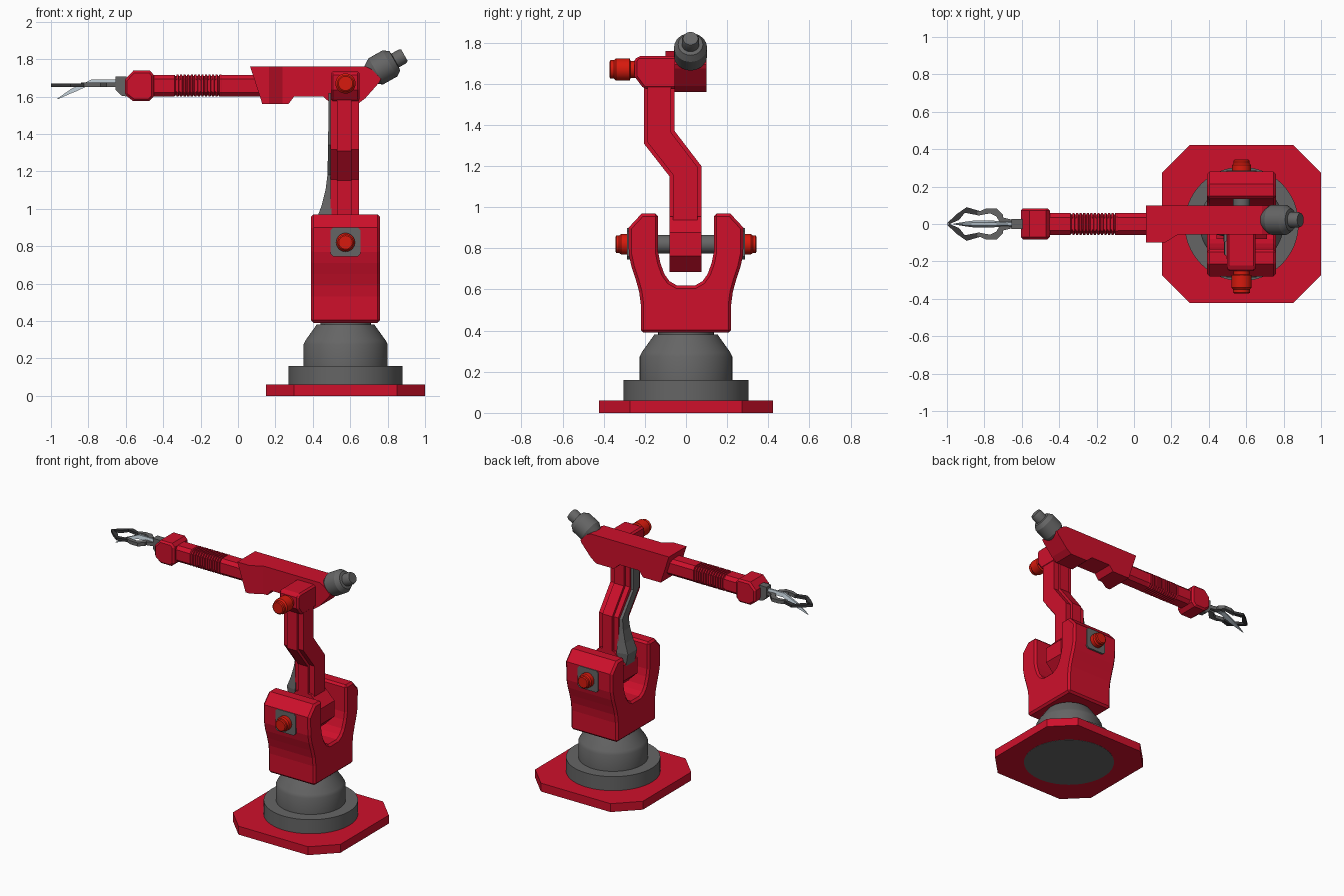
import bpy, bmesh
from math import cos, sin, pi
from mathutils import Vector

cube = bpy.data.objects.get("Cube")
if cube:
    bpy.data.objects.remove(cube)


def material(name, r, g, b):
    m = bpy.data.materials.new(name)
    m.use_nodes = True
    m.diffuse_color = (r, g, b, 1)
    m.node_tree.nodes["Principled BSDF"].inputs["Base Color"].default_value = (r, g, b, 1)
    return m


RED = material("crimson_paint", 0.62, 0.005, 0.024)
KNOB = material("bright_red", 0.68, 0.01, 0.004)
GREY = material("grey_metal", 0.13, 0.13, 0.13)
DARK = material("dark_metal", 0.04, 0.04, 0.042)
LIGHT = material("pale_steel", 0.45, 0.52, 0.57)


def finish(name, bm, mat, bevel=0, smooth=False):
    bmesh.ops.recalc_face_normals(bm, faces=bm.faces)
    mesh = bpy.data.meshes.new(name)
    bm.to_mesh(mesh)
    bm.free()
    mesh.materials.append(mat)
    ob = bpy.data.objects.new(name, mesh)
    bpy.context.collection.objects.link(ob)
    if bevel:
        mod = ob.modifiers.new("bevel", "BEVEL")
        mod.width, mod.segments = bevel, 1
        mod.limit_method, mod.angle_limit = "ANGLE", 0.87
    if smooth:
        bpy.ops.object.select_all(action="DESELECT")
        ob.select_set(True)
        bpy.context.view_layer.objects.active = ob
        bpy.ops.object.shade_smooth_by_angle(angle=0.5)
    return ob


def loft(name, rings, mat, bevel=0, smooth=False):
    """Skin a list of equal closed rings and cap both ends."""
    bm = bmesh.new()
    loops = [[bm.verts.new(p) for p in ring] for ring in rings]
    n = len(loops[0])
    for a, b in zip(loops, loops[1:]):
        for i in range(n):
            j = (i + 1) % n
            bm.faces.new((a[i], a[j], b[j], b[i]))
    bm.faces.new(loops[0])
    bm.faces.new(loops[-1])
    return finish(name, bm, mat, bevel, smooth)


def prism(name, axis, pts, lo, hi, mat, bevel=0):
    """Extrude an outline along x, y or z."""
    place = {"x": lambda p, d: (d, p[0], p[1]),
             "y": lambda p, d: (p[0], d, p[1]),
             "z": lambda p, d: (p[0], p[1], d)}[axis]
    return loft(name, [[place(p, d) for p in pts] for d in (lo, hi)], mat, bevel)


def chamfered(x0, x1, y0, y1, c):
    return [(x0 + c, y0), (x1 - c, y0), (x1, y0 + c), (x1, y1 - c),
            (x1 - c, y1), (x0 + c, y1), (x0, y1 - c), (x0, y0 + c)]


def lathe(name, origin, direction, profile, mat, sides=48):
    """Turn (radius, height) pairs around an axis."""
    turn = Vector(direction).to_track_quat("Z", "Y")
    rings = [[Vector(origin) + turn @ Vector((r * cos(2 * pi * i / sides), r * sin(2 * pi * i / sides), h))
              for i in range(sides)] for r, h in profile]
    return loft(name, rings, mat, smooth=True)


CX = 0.575       # column centre
SHOULDER_Z = 0.82
ELBOW_Z = 1.67

# Base plate and turntable
prism("base_plate", "z", chamfered(0.15, 1, -0.423, 0.423, 0.15), 0, 0.06, RED)
lathe("turntable", (CX, 0, 0), (0, 0, 1),
      [(0.305, -0.001), (0.305, 0.16), (0.225, 0.16), (0.225, 0.275), (0.215, 0.295),
       (0.165, 0.365), (0.155, 0.38), (0.135, 0.38), (0.135, 0.4)], GREY, 64)

# Shoulder fork: half outline mirrored across y
outer = [(0.22, 0.39), (0.22, 0.53), (0.228, 0.59), (0.245, 0.65), (0.265, 0.71),
         (0.278, 0.77), (0.28, 0.9), (0.215, 0.97), (0.135, 0.97)]
inner = [(0.135, 0.78), (0.125, 0.73), (0.105, 0.675), (0.08, 0.64), (0.045, 0.62)]
half = outer + inner
prism("shoulder_fork", "x", half + [(-y, z) for y, z in reversed(half)], 0.39, 0.76, RED, 0.014)

# Shoulder shaft, plates and knobs
lathe("shoulder_shaft", (CX, 0, SHOULDER_Z), (0, 1, 0), [(0.045, -0.2), (0.045, 0.2)], GREY, 32)
knob = [(0.05, -0.03), (0.05, 0.035), (0.043, 0.045), (0.043, 0.058), (0.036, 0.064)]
for side, label in ((-1, "front"), (1, "back")):
    lo, hi = sorted((side * 0.26, side * 0.286))
    prism(label + "_shoulder_plate", "y", chamfered(0.495, 0.655, 0.745, 0.9, 0.015), lo, hi, GREY)
    lathe(label + "_shoulder_knob", (CX, side * 0.28, SHOULDER_Z), (0, side, 0), knob, KNOB, 32)

# Lower arm: cranked link with a raised middle rib, and an octagonal knuckle
def crank(inset):
    i = inset
    return [(-0.08 + i, 0.8), (0.075 - i, 0.8), (0.075 - i, 1.2 - i / 3), (-0.055 - i, 1.37 - i / 3),
            (-0.055 - i, 1.62), (-0.205 + i, 1.62), (-0.205 + i, 1.31 + i / 3), (-0.08 + i, 1.15 + i / 3)]


prism("lower_arm_sides", "x", crank(0.018), 0.495, 0.647, RED)
prism("lower_arm_rib", "x", crank(0), 0.53, 0.608, RED)
prism("lower_arm_knuckle", "y", chamfered(CX - 0.135, CX + 0.135, 0.685, 0.955, 0.079), -0.08, 0.075, RED)

# Grey cover on the arm's inner side, swelling out near the fork
cover = [(0.8, 0, 0.05, 0.48), (0.86, 0, 0.065, 0.44), (0.95, 0, 0.07, 0.422), (1.02, 0, 0.06, 0.448),
         (1.1, 0, 0.05, 0.468), (1.18, 0, 0.045, 0.478), (1.34, -0.13, 0.045, 0.482), (1.62, -0.13, 0.045, 0.484)]
loft("arm_cover", [[(0.5, yc - w, z), (0.5, yc + w, z), (x, yc + w * 0.75, z), (x, yc - w * 0.75, z)]
                   for z, yc, w, x in cover], GREY)

# Elbow block and knob
prism("elbow_block", "x", [(-0.205, 1.575), (-0.04, 1.575), (-0.04, 1.735), (-0.235, 1.735),
                           (-0.25, 1.715), (-0.25, 1.635)], 0.497, 0.65, RED, 0.012)
lathe("elbow_knob", (CX, -0.25, ELBOW_Z), (0, -1, 0),
      [(0.042, -0.03), (0.042, 0.02), (0.054, 0.024), (0.054, 0.09), (0.045, 0.1),
       (0.045, 0.117), (0.038, 0.122)], KNOB, 32)

# Upper arm housing with a wider front cheek
prism("upper_arm_housing", "y",
      [(0.065, 1.76), (0.685, 1.76), (0.715, 1.745), (0.765, 1.695), (0.755, 1.675), (0.68, 1.59),
       (0.64, 1.56), (0.5, 1.56), (0.455, 1.6), (0.3, 1.6), (0.27, 1.56), (0.13, 1.56)],
      -0.055, 0.1, RED)
loft("housing_cheek", [[(0.065, y, 1.76), (xt, y, 1.76), (xt, y, 1.56), (0.13, y, 1.56)]
                       for xt, y in ((0.245, -0.05), (0.165, -0.1))], RED)

# Rear motor, tilted upward
lathe("rear_motor", (0.72, 0.022, 1.725), (0.87, 0, 0.49),
      [(0.055, -0.02), (0.08, 0.02), (0.08, 0.105), (0.06, 0.135), (0.042, 0.138),
       (0.042, 0.18), (0.036, 0.195)], GREY, 32)

# Forearm with a ribbed sleeve
def tube_ring(x, s):
    return [(x, y, z + 1.658) for y, z in chamfered(-s, s, -s, s, 0.022)]


rings = [tube_ring(-0.47, 0.058), tube_ring(-0.34, 0.058)]
for i in range(13):
    x = -0.335 + i * 0.019
    rings += [tube_ring(x, 0.052), tube_ring(x + 0.005, 0.052),
              tube_ring(x + 0.007, 0.059), tube_ring(x + 0.017, 0.059)]
rings += [tube_ring(-0.085, 0.058), tube_ring(0.15, 0.058)]
loft("forearm", rings, RED)

# Wrist
wrist = [(-0.605, 1.61), (-0.56, 1.575), (-0.475, 1.575), (-0.45, 1.6),
         (-0.45, 1.715), (-0.47, 1.738), (-0.56, 1.738), (-0.605, 1.69)]
prism("wrist", "y", wrist, -0.082, 0.084, RED, 0.012)
prism("wrist_mount", "y", [(-0.595, 1.6), (-0.625, 1.605), (-0.655, 1.635),
                           (-0.655, 1.708), (-0.595, 1.708)], -0.026, 0.026, GREY)

# Gripper: two mirrored jaws and a bent middle finger
knuckle = [(-0.65, 0.004), (-0.65, 0.022), (-0.7, 0.035), (-0.7, 0.05), (-0.735, 0.083), (-0.79, 0.083),
           (-0.84, 0.062), (-0.835, 0.045), (-0.77, 0.057), (-0.735, 0.04), (-0.72, 0.012)]
claw = [(-0.82, 0.068), (-0.895, 0.09), (-0.945, 0.055), (-1, 0.004), (-0.985, 0),
        (-0.935, 0.022), (-0.905, 0.06), (-0.825, 0.045)]
for side, label in ((1, "back"), (-1, "front")):
    prism(label + "_jaw_knuckle", "z", [(x, side * y) for x, y in knuckle], 1.65, 1.675, GREY)
    prism(label + "_jaw_claw", "z", [(x, side * y) for x, y in claw], 1.652, 1.67, DARK)
finger = [(-0.64, 0.02, 1.66, 1.69), (-0.7, 0.014, 1.665, 1.692), (-0.78, 0.02, 1.668, 1.692),
          (-0.86, 0.018, 1.63, 1.655), (-0.89, 0.014, 1.618, 1.642), (-0.965, 0.002, 1.585, 1.59)]
loft("middle_finger", [[(x, -w, lo), (x, w, lo), (x, w * 0.4, hi), (x, -w * 0.4, hi)]
                       for x, w, lo, hi in finger], LIGHT)
